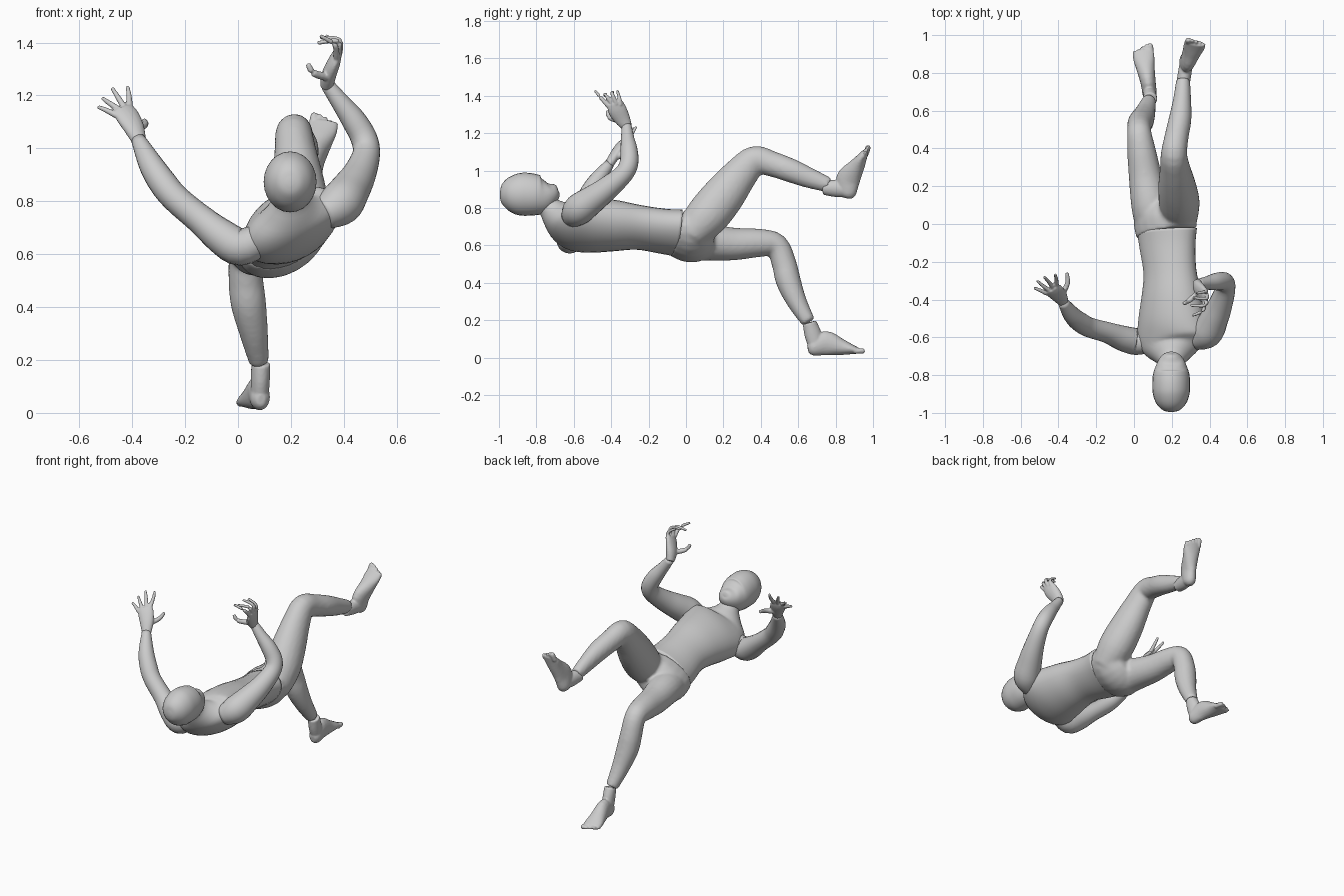
import bpy, bmesh, math
from mathutils import Vector, Matrix


def spline(p, i, t):
    a, b, c, d = p[max(i - 1, 0)], p[i], p[i + 1], p[min(i + 2, len(p) - 1)]
    return [0.5 * (2 * q + (r - o) * t + (2 * o - 5 * q + 4 * r - s) * t * t
                   + (3 * q - o - 3 * r + s) * t ** 3) for o, q, r, s in zip(a, b, c, d)]


def loft(bm, pts, ref=(1, 0, 0), sides=20, steps=4, mat=Matrix()):
    """Closed tube of ellipses through (x, y, z, radius_a[, radius_b]); radius_a lies along ref."""
    pts = [tuple(p) if len(p) == 5 else tuple(p) + (p[3],) for p in pts]
    path = [spline(pts, i, k / steps) for i in range(len(pts) - 1) for k in range(steps)]
    path.append(list(pts[-1]))
    rings = []
    for i, p in enumerate(path):
        t = (Vector(path[min(i + 1, len(path) - 1)][:3]) - Vector(path[max(i - 1, 0)][:3])).normalized()
        a = Vector(ref)
        a = (a - t * a.dot(t)).normalized()
        b = t.cross(a)
        ring = []
        for k in range(sides):
            w = 2 * math.pi * k / sides
            co = Vector(p[:3]) + a * (p[3] * math.cos(w)) + b * (p[4] * math.sin(w))
            ring.append(bm.verts.new(mat @ co))
        rings.append(ring)
    for r, s in zip(rings, rings[1:]):
        for k in range(sides):
            n = (k + 1) % sides
            bm.faces.new((r[k], r[n], s[n], s[k]))
    bm.faces.new(rings[0][::-1])
    bm.faces.new(rings[-1])


def finish(bm, name, voxel=0, smooth=4):
    bmesh.ops.recalc_face_normals(bm, faces=bm.faces)
    for f in bm.faces:
        f.smooth = True
    me = bpy.data.meshes.new(name)
    bm.to_mesh(me)
    bm.free()
    ob = bpy.data.objects.new(name, me)
    bpy.context.collection.objects.link(ob)
    if voxel:
        m = ob.modifiers.new("fuse", 'REMESH')
        m.mode, m.voxel_size, m.use_smooth_shade = 'VOXEL', voxel, True
        m = ob.modifiers.new("soften", 'SMOOTH')
        m.factor, m.iterations = 0.5, smooth
    return ob


def part(name, *tubes, voxel=0, smooth=4, **kw):
    bm = bmesh.new()
    for pts, ref in tubes:
        loft(bm, pts, ref, **kw)
    return finish(bm, name, voxel, smooth)


# head, face up, crown towards the front
part("head", ([(.197, y, z, a, b) for y, z, a, b in (
    (-.995, .872, .012, .012), (-.985, .872, .045, .05), (-.95, .873, .079, .088),
    (-.9, .873, .097, .111), (-.85, .873, .1, .115), (-.8, .87, .097, .109),
    (-.76, .871, .085, .098), (-.72, .885, .066, .062), (-.695, .904, .036, .03),
    (-.688, .908, .01, .01))], (1, 0, 0)), sides=24)

# torso, rolled about its long axis
ROLL = (math.cos(.52), 0, math.sin(.52))
part("torso", ([
    (.174, -.035, .665, .173, .108), (.178, -.12, .675, .16, .105), (.19, -.25, .695, .149, .108),
    (.198, -.38, .705, .168, .125), (.2, -.5, .708, .19, .13), (.203, -.59, .712, .203, .118),
    (.203, -.65, .73, .172, .1), (.2, -.695, .765, .105, .082), (.198, -.735, .805, .062, .06),
    (.197, -.775, .845, .056, .056)], ROLL), sides=28)

# pelvis fused with both legs
part("pelvis_and_legs",
     ([(.172, -.05, .665, .172, .108), (.166, .03, .645, .18, .122), (.17, .1, .64, .15, .1),
       (.17, .15, .64, .08, .05)], ROLL),
     ([(.245, .02, .66, .09), (.24, .11, .755, .108, .115), (.228, .2, .865, .1, .113),
       (.217, .295, .985, .08, .093), (.212, .37, 1.055, .07, .077), (.225, .46, 1.035, .064, .068),
       (.245, .56, 1.0, .06, .064), (.255, .66, .96, .048, .055), (.26, .765, .922, .037, .04)],
      (1, 0, 0)),
     ([(.1, .0, .605, .095), (.085, .1, .618, .1), (.06, .25, .607, .088), (.038, .4, .613, .075),
       (.028, .485, .598, .064), (.03, .525, .5, .066), (.04, .547, .41, .067),
       (.06, .592, .3, .054), (.08, .655, .19, .038)], (1, 0, 0)),
     voxel=.011, smooth=5)

# feet share one local shape: heel at origin, toes along +y, sole on z = 0
def foot(name, heel, toe_dir, up, big_toe):
    t = Vector(toe_dir).normalized()
    u = Vector(up)
    u = (u - t * u.dot(t)).normalized()
    mat = Matrix((t.cross(u), t, u)).transposed().to_4x4()
    mat.translation = heel
    bm = bmesh.new()
    s = big_toe
    loft(bm, [(0, .004, .045, .016, .022), (0, .03, .05, .036, .046), (0, .1, .07, .04, .065),
              (-.004 * s, .18, .047, .049, .045), (-.006 * s, .235, .032, .057, .028),
              (-.006 * s, .275, .022, .054, .016)], mat=mat)
    loft(bm, [(0, .05, .05, .034, .04), (0, .035, .12, .036, .046), (0, .018, .185, .036, .037)], mat=mat)
    for k in range(5):
        x = s * (.036 - .0215 * k)
        r = .015 if k == 0 else .0105
        y = .305 - .004 * k * k * .6
        loft(bm, [(x, .25, .022, r), (x, y - .012, .02, r), (x, y, .019, r * .5)],
             sides=10, steps=3, mat=mat)
    finish(bm, name, .006, 2)


foot("lowered_foot", (.088, .65, .002), (-.13, .99, .045), (0, 0, 1), 1)
foot("raised_foot", (.278, .905, .835), (.05, .085, .29), (-.02, -.152, .048), -1)

# arms
part("lowered_arm", ([
    (.09, -.62, .66, .06), (.01, -.622, .627, .071), (-.06, -.605, .665, .067),
    (-.14, -.575, .73, .056), (-.235, -.548, .81, .053), (-.285, -.52, .87, .053),
    (-.33, -.48, .94, .046), (-.378, -.41, 1.035, .027)], (0, 1, 0)))
part("raised_arm", ([
    (.32, -.61, .75, .06), (.385, -.575, .79, .083), (.425, -.5, .845, .075),
    (.46, -.42, .905, .063), (.485, -.335, .98, .052), (.475, -.305, 1.04, .05),
    (.435, -.305, 1.11, .046), (.39, -.312, 1.17, .036), (.338, -.317, 1.24, .026)], (0, 1, 0)))


# hands: a flat palm plus tapered digits
def hand(name, palm, across, digits):
    bm = bmesh.new()
    loft(bm, palm, across, sides=16)
    for i, d in enumerate(digits):
        r = .015 if i == 0 else .0115
        loft(bm, [(*p, r * q) for p, q in zip(d, (1.1, .9, .65))], (.6, .5, -.6), sides=10, steps=4)
    finish(bm, name, .005, 2)


hand("lowered_hand",
     [(-.374, -.414, 1.028, .028, .024), (-.395, -.382, 1.08, .042, .026),
      (-.42, -.355, 1.125, .048, .023), (-.437, -.342, 1.152, .043, .015)], (.055, .055, .05),
     [((-.385, -.375, 1.07), (-.352, -.315, 1.09), (-.355, -.258, 1.105)),
      ((-.41, -.322, 1.16), (-.412, -.288, 1.2), (-.418, -.266, 1.235)),
      ((-.43, -.335, 1.155), (-.455, -.302, 1.195), (-.476, -.28, 1.228)),
      ((-.448, -.352, 1.145), (-.485, -.325, 1.17), (-.513, -.3, 1.19)),
      ((-.46, -.368, 1.125), (-.5, -.35, 1.145), (-.53, -.338, 1.157))])
hand("raised_hand",
     [(.335, -.314, 1.232, .028, .025), (.343, -.34, 1.275, .043, .028),
      (.363, -.368, 1.325, .05, .024), (.377, -.38, 1.362, .043, .016)], (.05, -1, -.3),
     [((.335, -.37, 1.27), (.285, -.41, 1.285), (.264, -.42, 1.32)),
      ((.372, -.415, 1.345), (.365, -.458, 1.392), (.31, -.485, 1.425)),
      ((.378, -.395, 1.355), (.378, -.43, 1.405), (.3, -.432, 1.398)),
      ((.382, -.372, 1.355), (.383, -.395, 1.41), (.31, -.39, 1.418)),
      ((.378, -.35, 1.35), (.378, -.358, 1.395), (.33, -.367, 1.425))])
